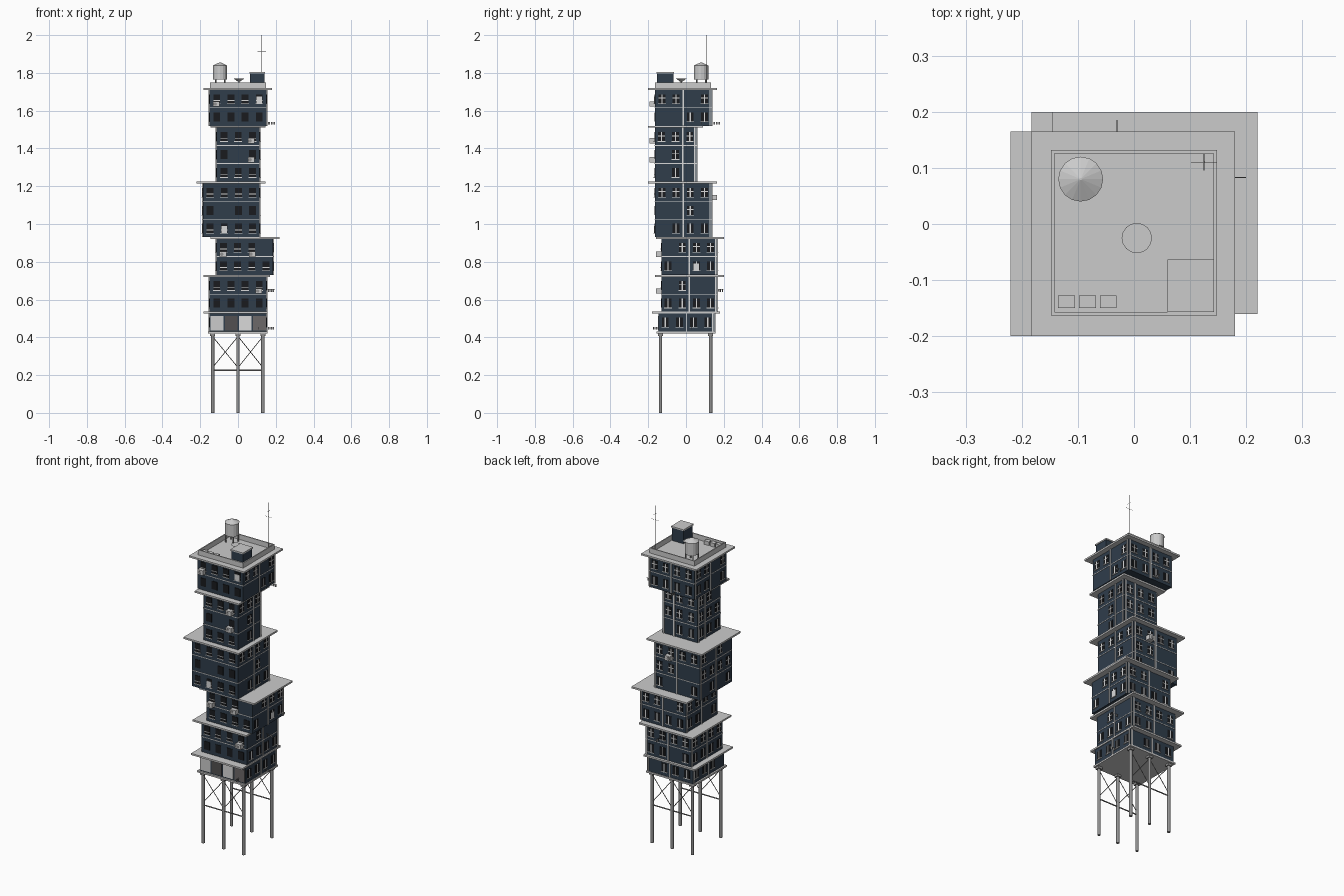
import bpy, bmesh, random
from mathutils import Vector, Matrix

random.seed(4)
if "Cube" in bpy.data.objects:
    bpy.data.objects.remove(bpy.data.objects["Cube"])


def material(name, r, g, b):
    m = bpy.data.materials.new(name)
    m.use_nodes = True
    m.diffuse_color = (r, g, b, 1)
    m.node_tree.nodes["Principled BSDF"].inputs["Base Color"].default_value = (r, g, b, 1)
    return m


WALL = material("navy wall", .029, .047, .071)
CONCRETE = material("light concrete", .6, .6, .6)
PALE = material("pale trim", .7, .7, .7)
STEEL = material("grey steel", .28, .28, .28)
GLASS = material("dark glass", .01, .011, .013)
SHUTTER = material("dark shutter", .085, .08, .082)
SHUTTER_MID = material("grey shutter", .15, .14, .14)


class Part:
    """Collects boxes and tubes into one named object."""

    def __init__(self, name, mat):
        self.name, self.mat, self.bm = name, mat, bmesh.new()

    def box(self, lo, hi):
        lo, hi = Vector(lo), Vector(hi)
        size = hi - lo
        scale = Matrix.Diagonal((abs(size.x), abs(size.y), abs(size.z), 1))
        bmesh.ops.create_cube(self.bm, size=1, matrix=Matrix.Translation((lo + hi) / 2) @ scale)

    def tube(self, a, b, r1, r2=None, sides=8):
        a, b = Vector(a), Vector(b)
        d = b - a
        turn = d.to_track_quat("Z", "Y").to_matrix().to_4x4()
        bmesh.ops.create_cone(self.bm, cap_ends=True, segments=sides, radius1=r1,
                              radius2=r1 if r2 is None else r2, depth=d.length,
                              matrix=Matrix.Translation((a + b) / 2) @ turn)

    def finish(self):
        mesh = bpy.data.meshes.new(self.name)
        self.bm.to_mesh(mesh)
        self.bm.free()
        mesh.materials.append(self.mat)
        bpy.context.collection.objects.link(bpy.data.objects.new(self.name, mesh))


def place(rect, side, u, d, z):
    """Point on a wall: u along it, d outward from it."""
    x0, x1, y0, y1 = rect
    return {"front": (u, y0 - d, z), "back": (u, y1 + d, z),
            "right": (x1 + d, u, z), "left": (x0 - d, u, z)}[side]


def wall_box(part, rect, side, u0, u1, d0, d1, z0, z1):
    part.box(place(rect, side, u0, d0, z0), place(rect, side, u1, d1, z1))


# Stacked storeys: footprint, base, top, window rows for front and +x side (L = lit)
FULL = "1111"
blocks = {
    "shop": ((-.15, .15, -.145, .15), .43, .53, [], [FULL]),
    "lower": ((-.15, .15, -.13, .165), .535, .72, [FULL, FULL], [FULL, "0100"]),
    "second": ((-.115, .185, -.13, .165), .73, .925, [FULL, "1110"], ["10L1", "0111"]),
    "middle": ((-.186, .115, -.165, .135), .93, 1.215, ["1L11", "1011", FULL], ["0111", "0010", FULL]),
    "slim": ((-.113, .115, -.165, .055), 1.225, 1.51, ["111", "101", "111"], ["010", "010", "111"]),
    "top": ((-.15, .15, -.165, .135), 1.52, 1.71, [FULL, "111L"], ["0011", "1101"]),
}
PLAIN_ROWS = {("lower", 0), ("middle", 1), ("slim", 1), ("top", 0)}
walls = {n: Part(n + "_block", WALL) for n in blocks}
glass, frames = Part("window_panes", GLASS), Part("window_frames", PALE)
curtains, trim = Part("lit_panes", PALE), Part("floor_bands", PALE)
pipes = Part("wall_pipes", PALE)


def window(rect, side, u, z, kind, style):
    w, h = .018, .024
    wall_box(glass, rect, side, u - w, u + w, -.002, .003, z - h, z + h)
    if kind == "L":
        wall_box(curtains, rect, side, u - w + .003, u + w - .003, 0, .005, z - h, z + h * .5)
    if style == "plain":
        return
    wall_box(frames, rect, side, u - w - .003, u + w + .003, 0, .006, z - h - .004, z - h)
    if style == "wide":
        wall_box(frames, rect, side, u - w, u + w, 0, .005, z - h * .45, z - h * .3)
    else:
        wall_box(frames, rect, side, u - .003, u + .003, 0, .005, z - h, z + h)
        if style == "cross":
            wall_box(frames, rect, side, u - w, u + w, 0, .005, z + .002, z + .007)


for name, (rect, z0, z1, front, right) in blocks.items():
    x0, x1, y0, y1 = rect
    walls[name].box((x0, y0, z0), (x1, y1, z1))
    floors = len(right)
    step = (z1 - z0) / floors
    cols = len(right[0])
    for side in ("front", "right", "back", "left"):
        lo, hi = (x0, x1) if side in ("front", "back") else (y0, y1)
        mid = (lo + hi) / 2
        for f in range(floors):
            style = "twin" if f == 0 else "cross"
            if side == "front":
                row = front[f] if front else ""
                style = "plain" if (name, f) in PLAIN_ROWS else "wide"
            elif side == "right":
                row = right[f]
            else:
                row = "".join(random.choice("1110") for _ in range(cols))
            for c, kind in enumerate(row):
                if kind != "0":
                    window(rect, side, mid + (c - (cols - 1) / 2) * .075, z0 + step * (f + .5), kind, style)
            if f:
                wall_box(trim, rect, side, lo, hi, 0, .002, z0 + step * f - .002, z0 + step * f + .002)
        # Drain pipes run between the window columns
        if side != "front":
            for u in (mid + (.0375 if cols == 3 else 0), hi - .008):
                wall_box(pipes, rect, side, u - .0035, u + .0035, 0, .005, z0, z1)

# Projecting floor slabs
slabs = Part("floor_slabs", CONCRETE)
for x0, x1, y0, y1, z in ((-.16, .155, -.155, .155, .42), (-.183, .155, -.18, .18, .526),
                          (-.183, .17, -.165, .2, .72), (-.145, .22, -.16, .2, .921),
                          (-.22, .145, -.2, .165, 1.215), (-.145, .145, -.2, .09, 1.51),
                          (-.183, .18, -.2, .165, 1.71)):
    slabs.box((x0, y0, z), (x1, y1, z + .01))

# Shop fronts: light panels between dark shutters
shop = blocks["shop"][0]
shop_parts = (Part("shop_panel_left", CONCRETE), Part("shop_shutter_dark", SHUTTER),
              Part("shop_panel_middle", PALE), Part("shop_shutter_grey", SHUTTER_MID))
for i, part in enumerate(shop_parts):
    u = -.145 + i * .075
    wall_box(part, shop, "front", u, u + .067, -.002, .004, .437, .512)

# Stilts, braced along the front and back rows
legs, caps, braces = Part("stilts", STEEL), Part("stilt_caps", STEEL), Part("cross_braces", STEEL)
for y in (-.135, .13):
    for x in (-.134, 0, .132):
        legs.tube((x, y, 0), (x, y, .42), .009, sides=12)
        caps.box((x - .013, y - .013, .407), (x + .013, y + .013, .42))
    braces.tube((-.135, y, .225), (.132, y, .225), .0035)
    for a, b in ((-.135, 0), (0, .132)):
        braces.tube((a, y, .24), (b, y, .405), .002)
        braces.tube((a, y, .405), (b, y, .24), .002)

# Air conditioners hung on the walls
units, fans = Part("air_conditioners", CONCRETE), Part("air_conditioner_fans", STEEL)
for name, side, u, z in (("top", "front", -.115, 1.635), ("slim", "front", .07, 1.44),
                         ("slim", "front", .07, 1.34), ("second", "front", -.08, .84),
                         ("second", "front", .075, .84), ("lower", "front", .11, .645),
                         ("middle", "back", .01, 1.14)):
    rect = blocks[name][0]
    wall_box(units, rect, side, u - .018, u + .018, 0, .028, z - .014, z + .014)
    fans.tube(place(rect, side, u - .006, .027, z), place(rect, side, u - .006, .029, z), .009, sides=12)

# Laundry poles with hanging cloth
poles, cloth = Part("laundry_poles", STEEL), Part("laundry", STEEL)
for name, side, u, z, reach in (("top", "right", .083, 1.54, .05), ("top", "back", -.03, 1.54, .05),
                                ("lower", "right", .05, .655, .045), ("lower", "back", .06, .655, .033),
                                ("shop", "right", .03, .455, .045), ("shop", "front", .11, .455, .033)):
    rect = blocks[name][0]
    poles.tube(place(rect, side, u, 0, z), place(rect, side, u, reach, z), .001, sides=6)
    for i in range(3):
        d = reach * (.2 + i * .27)
        wall_box(cloth, rect, side, u - .0005, u + .0005, d, d + reach * .18, z - .014, z)

# Roof parapet
parapet = Part("parapet", CONCRETE)
px, py0, py1, t = .148, -.163, .132, .006
for lo, hi in (((-px, py0), (px, py0 + t)), ((-px, py1 - t), (px, py1)),
               ((-px, py0 + t), (-px + t, py1 - t)), ((px - t, py0 + t), (px, py1 - t))):
    parapet.box((*lo, 1.72), (*hi, 1.75))

# Stair house and roof vents
house, house_roof = Part("stair_house", WALL), Part("stair_house_roof", CONCRETE)
house.box((.064, -.153, 1.72), (.139, -.067, 1.798))
house_roof.box((.06, -.157, 1.798), (.143, -.063, 1.806))
vents = Part("roof_vents", CONCRETE)
for x in (-.12, -.083, -.046):
    vents.box((x - .015, -.15, 1.72), (x + .015, -.127, 1.742))

# Water tank on legs
tank, tank_legs = Part("water_tank", CONCRETE), Part("tank_legs", STEEL)
tx, ty = -.095, .08
tank.tube((tx, ty, 1.765), (tx, ty, 1.838), .038, sides=16)
tank.tube((tx, ty, 1.838), (tx, ty, 1.856), .04, .002, sides=16)
for sx in (-1, 1):
    for sy in (-1, 1):
        tank_legs.tube((tx + sx * .024, ty + sy * .024, 1.72), (tx + sx * .024, ty + sy * .024, 1.766), .004)

# Satellite dish and mast
dish, mast = Part("dish", CONCRETE), Part("aerial_mast", STEEL)
dish.tube((.005, -.025, 1.72), (.005, -.025, 1.756), .003)
dish.tube((.005, -.025, 1.754), (.005, -.025, 1.769), .006, .027, sides=16)
mast.tube((.125, .11, 1.72), (.125, .11, 2), .0018)
mast.tube((.102, .11, 1.915), (.148, .11, 1.915), .0008)
mast.tube((.125, .095, 1.95), (.125, .125, 1.95), .0008)

for part in (*walls.values(), glass, frames, curtains, trim, pipes, slabs, *shop_parts,
             legs, caps, braces, units, fans, poles, cloth, parapet, house, house_roof, vents,
             tank, tank_legs, dish, mast):
    part.finish()
